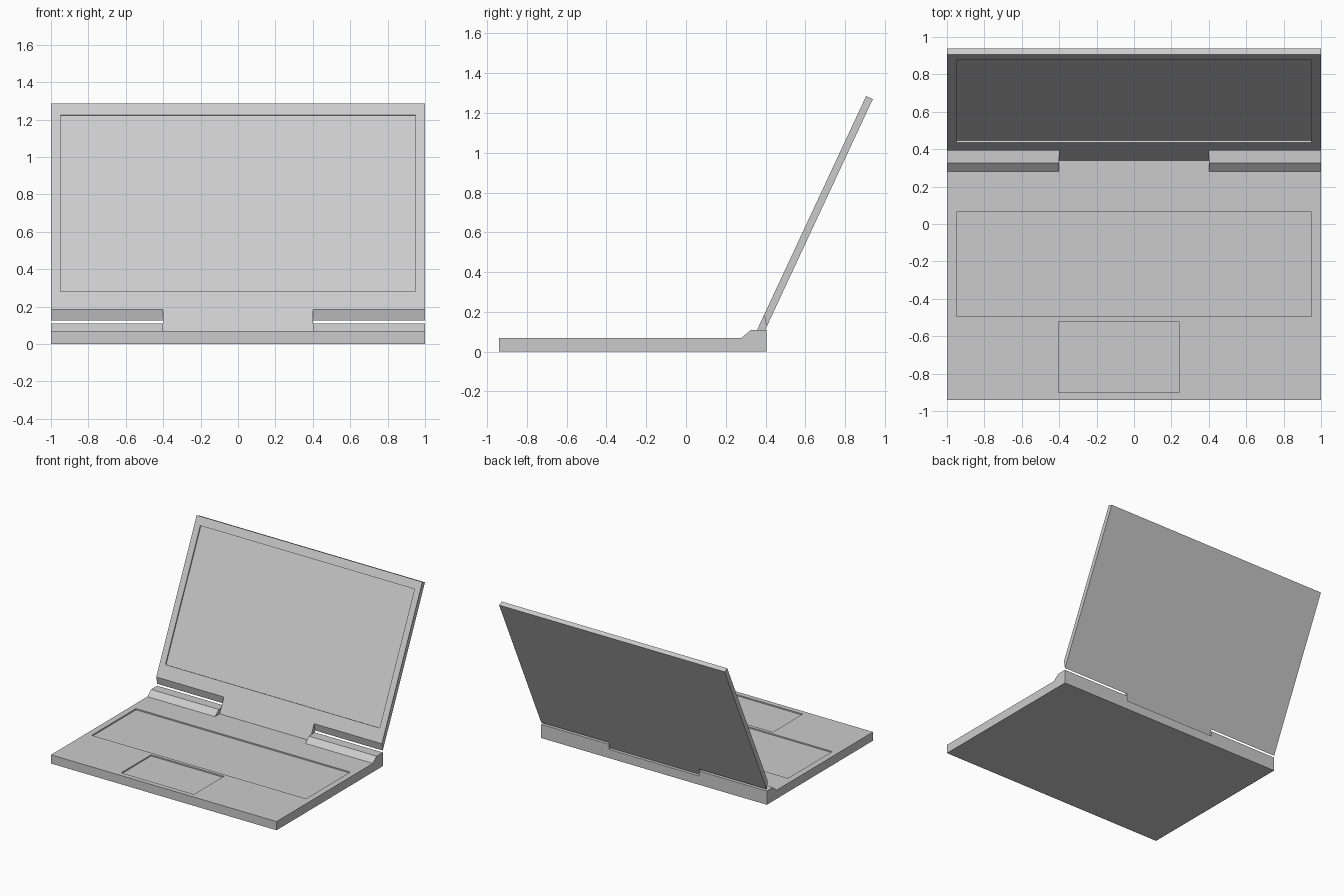
import bpy, bmesh, math

if "Cube" in bpy.data.objects:
    bpy.data.objects.remove(bpy.data.objects["Cube"])

TILT = math.radians(25)
HINGE_Y, DECK_Z = 0.339, 0.07
THICK, LENGTH, DEPTH = 0.037, 1.341, 0.01


def prism(name, profile, x0, x1):
    """Extrude a (y, z) profile along x."""
    bm = bmesh.new()
    face = bm.faces.new([bm.verts.new((x0, y, z)) for y, z in profile])
    ext = bmesh.ops.extrude_face_region(bm, geom=[face])["geom"]
    verts = [v for v in ext if isinstance(v, bmesh.types.BMVert)]
    bmesh.ops.translate(bm, verts=verts, vec=(x1 - x0, 0, 0))
    bmesh.ops.recalc_face_normals(bm, faces=bm.faces)
    mesh = bpy.data.meshes.new(name)
    bm.to_mesh(mesh)
    bm.free()
    obj = bpy.data.objects.new(name, mesh)
    bpy.context.collection.objects.link(obj)
    return obj


def rect(a0, a1, b0, b1):
    return [(a0, b0), (a1, b0), (a1, b1), (a0, b1)]


def on_lid(points):
    """Map (distance up the lid, distance behind its front face) to (y, z)."""
    s, c = math.sin(TILT), math.cos(TILT)
    return [(HINGE_Y + u * s + t * c, DECK_Z + u * c - t * s) for u, t in points]


def cut(target, profile, x0, x1):
    cutter = prism("cutter", profile, x0, x1)
    cutter.hide_render = True
    mod = target.modifiers.new("cut", "BOOLEAN")
    mod.operation, mod.solver, mod.object = "DIFFERENCE", "EXACT", cutter
    bpy.context.view_layer.objects.active = target
    bpy.ops.object.modifier_apply(modifier=mod.name)
    bpy.data.objects.remove(cutter)


# Base with keyboard and touchpad recesses
base = prism("base", rect(-0.94, 0.405, 0, DECK_Z), -1, 1)
cut(base, rect(-0.495, 0.065, DECK_Z - DEPTH, 0.2), -0.95, 0.95)
cut(base, rect(-0.90, -0.522, DECK_Z - DEPTH, 0.2), -0.405, 0.24)

# Raised hinge blocks at both rear corners
hinge = prism("hinge_blocks",
              [(0.28, DECK_Z), (0.405, DECK_Z), (0.405, 0.11), (0.327, 0.11)], 0.4, 1)
hinge.modifiers.new("mirror", "MIRROR").use_axis[0] = True

# Lid with recessed screen and notched lower corners
lid = prism("screen_lid", on_lid(rect(-0.005, LENGTH, 0, THICK)), -1, 1)
cut(lid, on_lid(rect(0.232, 1.275, -0.1, DEPTH)), -0.95, 0.95)
# the notch edge slopes from u=0.127 at the front to u=0.078 at the back
slope = (0.078 - 0.127) / THICK
notch = on_lid([(-0.1, -0.02), (0.127 - 0.02 * slope, -0.02),
                (0.127 + (THICK + 0.02) * slope, THICK + 0.02), (-0.1, THICK + 0.02)])
for x0, x1 in ((-1.1, -0.4), (0.4, 1.1)):
    cut(lid, notch, x0, x1)
